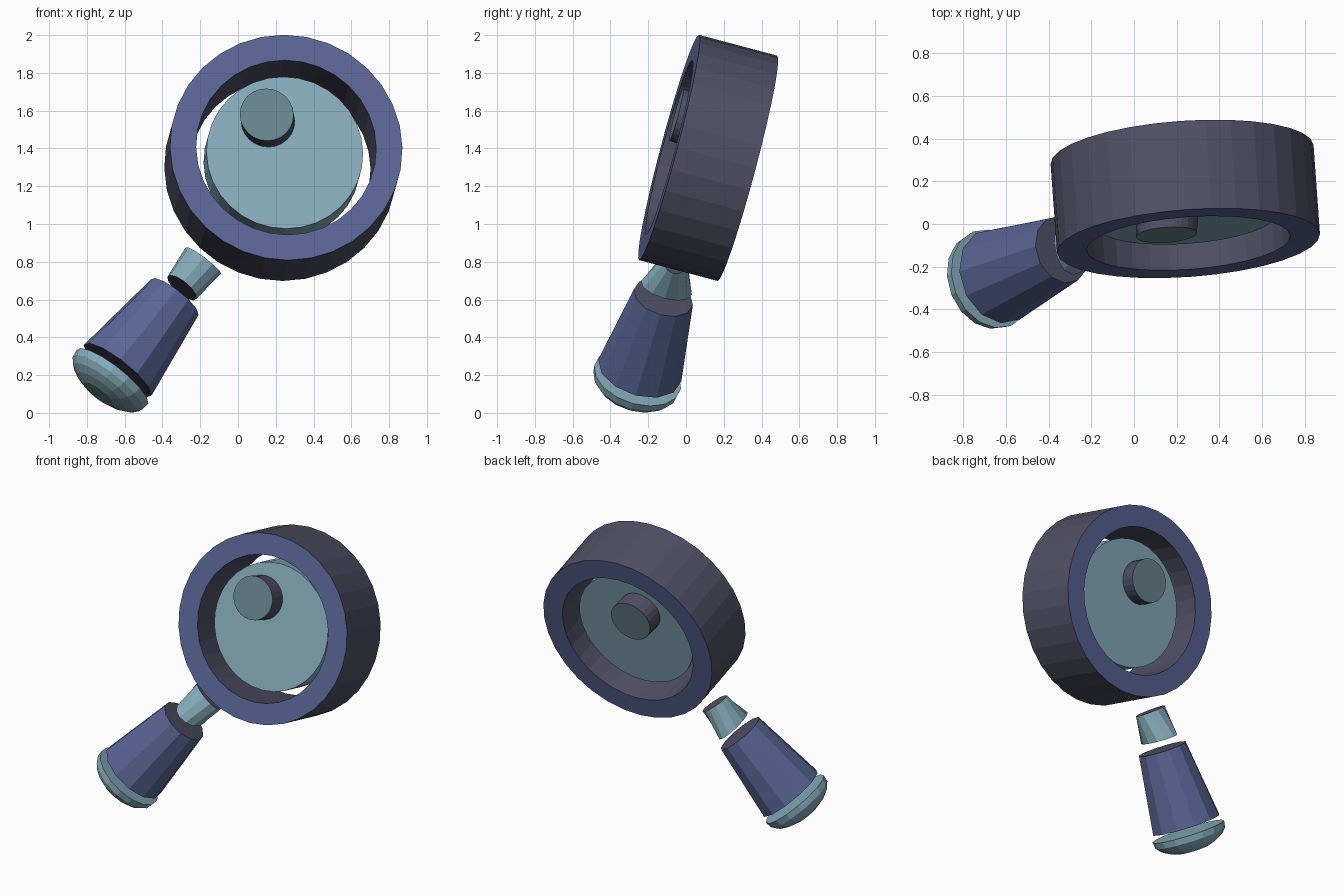
import bpy, bmesh
from math import cos, sin, tau
from mathutils import Vector, Matrix

if "Cube" in bpy.data.objects:
    bpy.data.objects.remove(bpy.data.objects["Cube"])


def material(name, rgb):
    m = bpy.data.materials.new(name)
    m.diffuse_color = (*rgb, 1)
    m.use_nodes = True
    m.node_tree.nodes["Principled BSDF"].inputs["Base Color"].default_value = m.diffuse_color
    return m


BLUE = material("blue", (0.10, 0.13, 0.30))
GREY = material("grey", (0.08, 0.08, 0.13))
TEAL = material("teal", (0.24, 0.42, 0.50))
DULL = material("dull_teal", (0.14, 0.24, 0.28))


def frame(origin, z_axis, up):
    """Matrix with local z along z_axis and local y close to up."""
    z = Vector(z_axis).normalized()
    y = Vector(up)
    y = (y - z * y.dot(z)).normalized()
    x = y.cross(z)
    return Matrix.Translation(origin) @ Matrix((x, y, z)).transposed().to_4x4()


def loft(name, sections, matrix, segs, side, cap, closed=False):
    """Loft elliptical sections (rx, ry, height, cx, cy); cap them or close into a tube."""
    bm = bmesh.new()
    rings = []
    for rx, ry, h, *c in sections:
        cx, cy = c or (0, 0)
        rings.append([bm.verts.new((cx + rx * cos(tau * i / segs),
                                    cy + ry * sin(tau * i / segs), h))
                      for i in range(segs)])
    pairs = list(zip(rings, rings[1:]))
    if closed:
        pairs.append((rings[-1], rings[0]))
    for k, (a, b) in enumerate(pairs):
        for i in range(segs):
            j = (i + 1) % segs
            f = bm.faces.new((a[i], a[j], b[j], b[i]))
            # flat annuli of a tube take the cap colour
            f.material_index = int(closed and k % 2 == 1)
    if not closed:
        for r in (rings[0], rings[-1]):
            bm.faces.new(r).material_index = 1
    bmesh.ops.recalc_face_normals(bm, faces=bm.faces)
    me = bpy.data.meshes.new(name)
    bm.to_mesh(me)
    bm.free()
    me.materials.append(side)
    me.materials.append(cap)
    ob = bpy.data.objects.new(name, me)
    ob.matrix_world = matrix
    bpy.context.collection.objects.link(ob)
    return ob


CENTRE = Vector((0.24, 0.1175, 1.35))
FACING = Vector((0.07, -0.965, 0.256)).normalized()
head = frame(CENTRE, FACING, (0, 0, 1))

# Thick rim, lens disc and the small slanted plug through the lens
D = 0.215
loft("rim", [(0.617, 0.617, -D), (0.617, 0.617, D), (0.478, 0.478, D), (0.478, 0.478, -D)],
     head, 32, GREY, BLUE, closed=True)
loft("lens", [(0.416, 0.416, -D / 2), (0.416, 0.416, D / 2)], head, 32, TEAL, TEAL)
loft("lens_glint", [(0.143, 0.143, -D, -0.045, 0.155), (0.143, 0.143, D, -0.10, 0.18)],
     head, 24, GREY, DULL)

# Handle parts run along a radius of the rim, local z towards the rim centre
shaft = frame(CENTRE, (0.596, 0.246, 0.764), FACING)
loft("collar", [(0.097, 0.14, -0.90), (0.117, 0.066, -0.71)], shaft, 12, TEAL, GREY)
loft("handle", [(0.225, 0.228, -1.472), (0.158, 0.162, -0.965)], shaft, 12, BLUE, GREY)
loft("pommel", [(r, r, -t) for r, t in
                ((0.10, 1.638), (0.16, 1.618), (0.205, 1.592), (0.232, 1.56), (0.238, 1.518))],
     shaft, 16, TEAL, TEAL)
